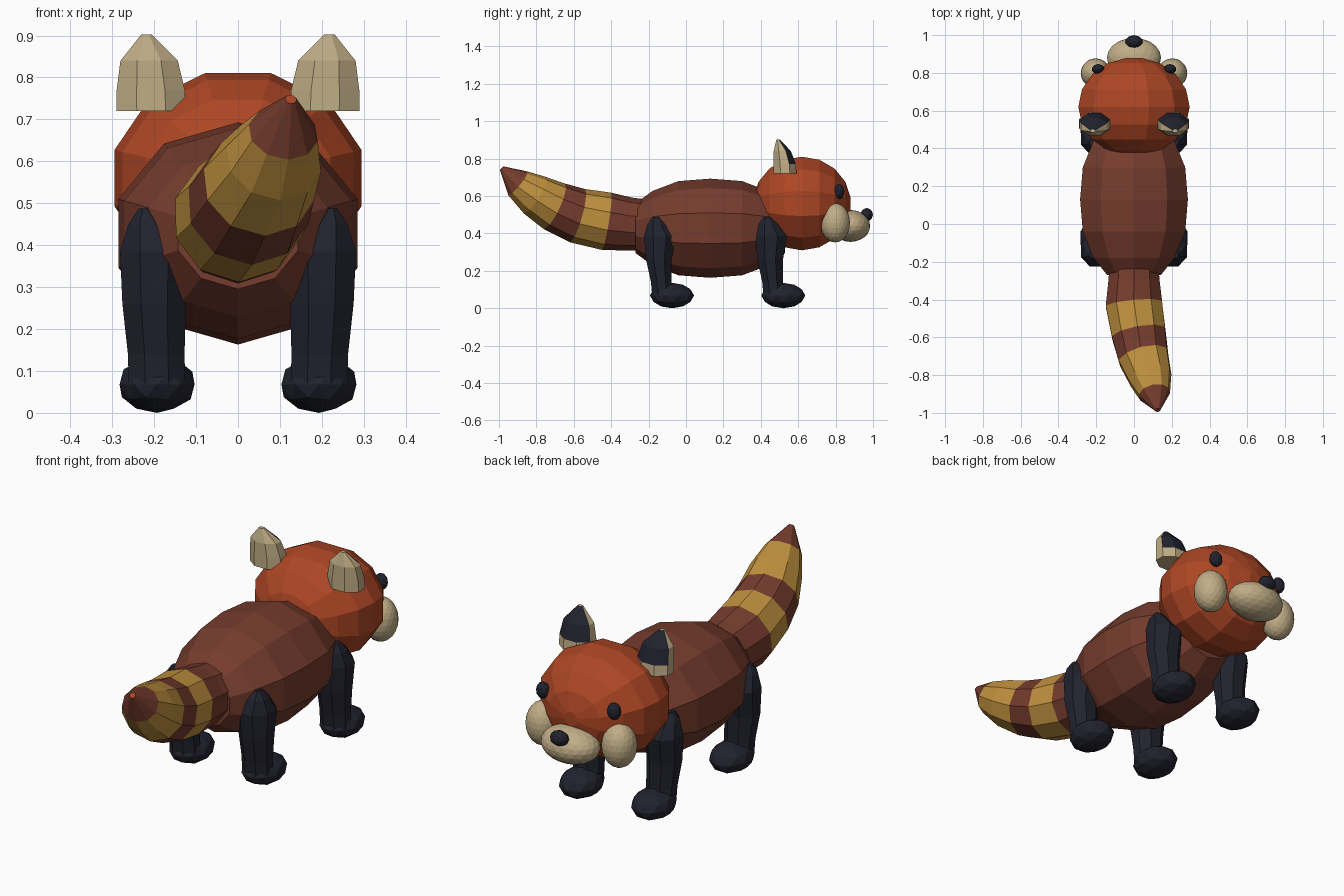
import bpy, bmesh, math
from mathutils import Vector

cube = bpy.data.objects.get("Cube")
if cube:
    bpy.data.objects.remove(cube, do_unlink=True)


def material(name, rgb):
    m = bpy.data.materials.new(name)
    m.use_nodes = True
    m.diffuse_color = (*rgb, 1)
    bsdf = next(n for n in m.node_tree.nodes if n.type == 'BSDF_PRINCIPLED')
    bsdf.inputs["Base Color"].default_value = (*rgb, 1)
    bsdf.inputs["Roughness"].default_value = 0.8
    return m


brown = material("brown fur", (0.18, 0.045, 0.027))
orange = material("orange fur", (0.42, 0.062, 0.018))
gold = material("golden stripe", (0.54, 0.29, 0.05))
cream = material("cream fur", (0.53, 0.42, 0.24))
dark = material("dark fur", (0.015, 0.016, 0.027))


def finish(name, bm, mats):
    bmesh.ops.recalc_face_normals(bm, faces=bm.faces[:])
    mesh = bpy.data.meshes.new(name)
    bm.to_mesh(mesh)
    bm.free()
    for m in mats:
        mesh.materials.append(m)
    obj = bpy.data.objects.new(name, mesh)
    bpy.context.scene.collection.objects.link(obj)
    return obj


def tube(name, rings, sides, mats, level=False, turn=0.0, band=None):
    """Loft rings (x, y, z, half width, half height); level keeps rings horizontal."""
    bm = bmesh.new()
    centers = [Vector(r[:3]) for r in rings]
    loops = []
    for i, (c, r) in enumerate(zip(centers, rings)):
        side, up = Vector((1, 0, 0)), Vector((0, 1, 0))
        if not level:
            t = centers[min(i + 1, len(rings) - 1)] - centers[max(i - 1, 0)]
            side = t.cross(Vector((0, 0, 1))).normalized()
            up = side.cross(t).normalized()
        loop = []
        for k in range(sides):
            a = math.tau * k / sides + turn
            loop.append(bm.verts.new(c + side * r[3] * math.sin(a) + up * r[4] * math.cos(a)))
        loops.append(loop)
    for i in range(len(loops) - 1):
        for k in range(sides):
            j = (k + 1) % sides
            f = bm.faces.new((loops[i][k], loops[i][j], loops[i + 1][j], loops[i + 1][k]))
            f.material_index = band[i] if band else 0
    bm.faces.new(loops[0])
    tip = bm.faces.new(loops[-1])
    tip.material_index = band[-1] if band else 0
    return finish(name, bm, mats)


def blob(name, center, radii, mat, detail=2):
    """Faceted ellipsoid."""
    bm = bmesh.new()
    bmesh.ops.create_icosphere(bm, subdivisions=detail, radius=1)
    for v in bm.verts:
        v.co = Vector(c + r * p for c, r, p in zip(center, radii, v.co))
    return finish(name, bm, [mat])


# Body: ten-sided barrel along y
profile = [(-0.27, 0.5), (-0.18, 0.75), (-0.04, 0.95), (0.13, 1), (0.3, 0.95), (0.44, 0.75), (0.53, 0.5)]
tube("body", [(0, y, 0.428, 0.3 * s, 0.265 * s) for y, s in profile], 10, [brown])

# Head: twelve-sided ellipsoid with its poles front and back
head = []
for i in range(9):
    a = math.pi * (0.04 + 0.92 * i / 8)
    head.append((0, 0.62 - 0.262 * math.cos(a), 0.56, 0.305 * math.sin(a), 0.259 * math.sin(a)))
tube("head", head, 12, [orange], turn=math.pi / 12)

# Muzzle and nose
blob("muzzle", (0, 0.88, 0.44), (0.143, 0.105, 0.085), cream, 3)
blob("nose", (0, 0.966, 0.5), (0.046, 0.034, 0.036), dark)

# Tail: curved, with stripes set between rings and an orange tip
tail = [(0, -0.2, 0.445, 0.135, 0.135), (0, -0.30, 0.45, 0.142, 0.142),
        (0, -0.425, 0.465, 0.157, 0.155), (0.025, -0.58, 0.495, 0.15, 0.148),
        (0.05, -0.705, 0.545, 0.138, 0.135), (0.085, -0.81, 0.605, 0.118, 0.115),
        (0.108, -0.9, 0.668, 0.085, 0.082), (0.126, -0.985, 0.748, 0.014, 0.014)]
tube("tail", tail, 10, [brown, gold, orange], band=[0, 0, 1, 0, 1, 1, 0, 2])

for sx, label in ((1, "left"), (-1, "right")):
    # Face details
    blob(label + "_cheek", (sx * 0.203, 0.798, 0.457), (0.079, 0.079, 0.105), cream, 3)
    blob(label + "_eye", (sx * 0.19, 0.82, 0.625), (0.033, 0.027, 0.041), dark)

    # Ear with a dark upper inner side
    ear = tube(label + "_ear", [(sx * 0.207, 0.53, 0.72, 0.09, 0.066), (sx * 0.208, 0.528, 0.77, 0.088, 0.064),
                                (sx * 0.212, 0.515, 0.84, 0.074, 0.05), (sx * 0.218, 0.493, 0.902, 0.014, 0.01)],
               8, [cream, dark], level=True, turn=math.pi / 8)
    for p in ear.data.polygons:
        if p.normal.y > 0.3 and p.center.z > 0.77:
            p.material_index = 1

    # Legs and paws, the same front and back
    for dy, end in ((0, "back"), (0.595, "front")):
        name = f"{label}_{end}"
        tube(name + "_leg", [(sx * 0.193, dy - 0.125, 0.06, 0.073, 0.06), (sx * 0.195, dy - 0.132, 0.14, 0.073, 0.06),
                             (sx * 0.2, dy - 0.145, 0.26, 0.082, 0.074), (sx * 0.2, dy - 0.14, 0.385, 0.088, 0.092),
                             (sx * 0.215, dy - 0.155, 0.45, 0.05, 0.055), (sx * 0.222, dy - 0.162, 0.487, 0.016, 0.02)],
             8, [dark], level=True, turn=math.pi / 8)
        blob(name + "_paw", (sx * 0.193, dy - 0.075, 0.068), (0.094, 0.118, 0.068), dark)
